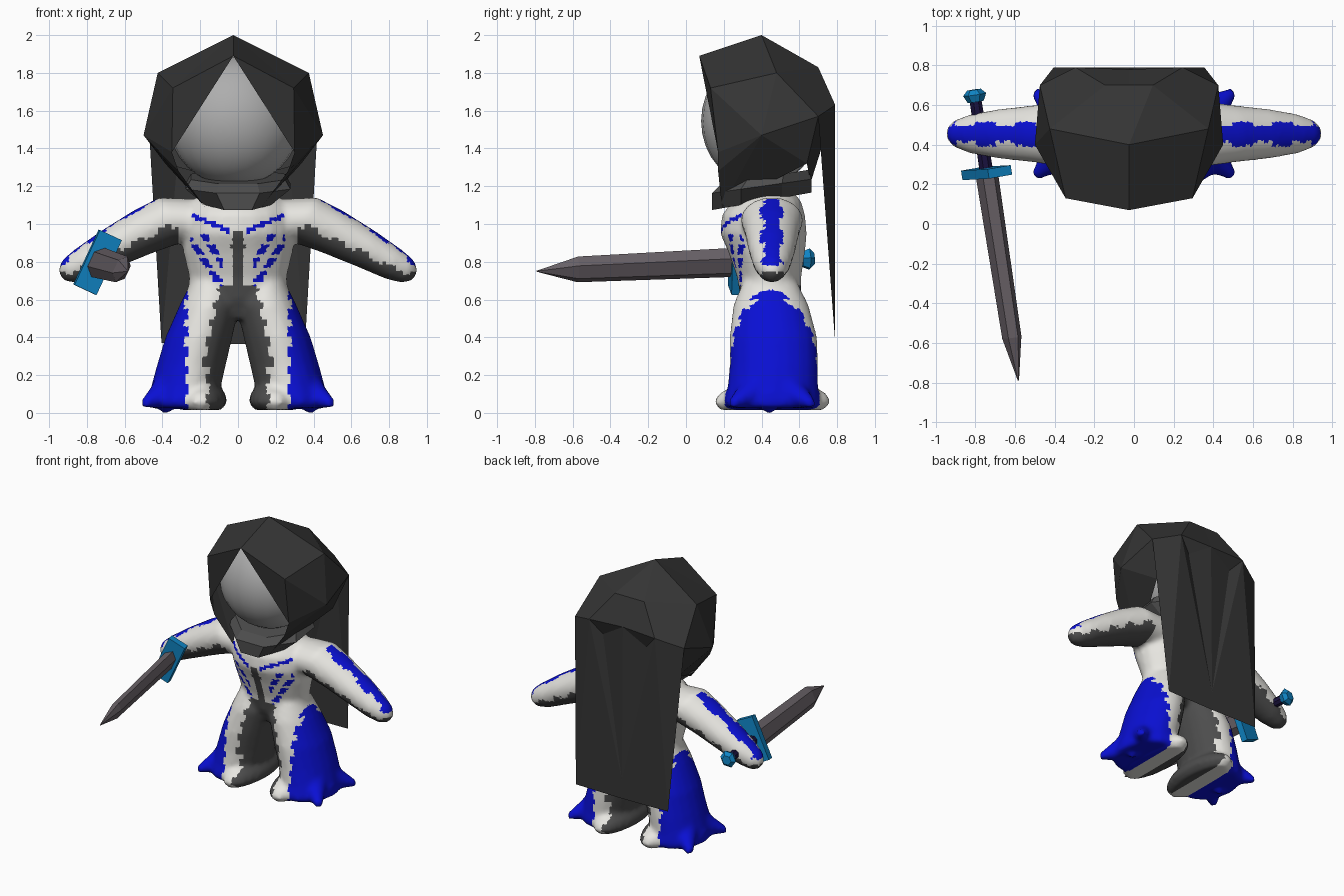
import bpy, bmesh, math
from mathutils import Vector as V

if "Cube" in bpy.data.objects:
    bpy.data.objects.remove(bpy.data.objects["Cube"])


def material(name, r, g, b):
    m = bpy.data.materials.new(name)
    m.diffuse_color = (r, g, b, 1)
    m.use_nodes = True
    m.node_tree.nodes["Principled BSDF"].inputs["Base Color"].default_value = m.diffuse_color
    return m


BLACK = material("black_cloth", .035, .035, .035)
GREY = material("dark_grey", .075, .075, .075)
WHITE = material("white", .8, .79, .75)
BLUE = material("blue", .003, .005, .66)
SKIN = material("face_grey", .42, .42, .42)
STEEL = material("steel", .14, .12, .135)
CYAN = material("cyan", .005, .23, .55)
NAVY = material("navy", .01, .006, .05)


def finish(bm, name, mats):
    bmesh.ops.recalc_face_normals(bm, faces=bm.faces)
    me = bpy.data.meshes.new(name)
    bm.to_mesh(me)
    bm.free()
    for m in mats:
        me.materials.append(m)
    ob = bpy.data.objects.new(name, me)
    bpy.context.collection.objects.link(ob)
    return ob


def loft(bm, rings, n=20, phase=0):
    """Skin through elliptical rings given as (centre, axis_u, axis_v)."""
    loops = []
    for c, u, v in rings:
        angles = [2 * math.pi * (i + phase) / n for i in range(n)]
        loops.append([bm.verts.new(V(c) + V(u) * math.cos(a) + V(v) * math.sin(a)) for a in angles])
    for a, b in zip(loops, loops[1:]):
        for i in range(n):
            j = (i + 1) % n
            bm.faces.new((a[i], a[j], b[j], b[i]))
    bm.faces.new(loops[0])
    bm.faces.new(loops[-1])


def level(z, x0, x1, y0, y1):
    """Horizontal ring filling the given x and y range."""
    return ((x0 + x1) / 2, (y0 + y1) / 2, z), ((x1 - x0) / 2, 0, 0), (0, (y1 - y0) / 2, 0)


def mirrored_shell(name, pts, faces, mat, x0=-.025):
    """Low-poly sheet from its +x half."""
    bm = bmesh.new()
    for s in (1, -1):
        vs = {k: bm.verts.new((x0 + s * p[0], p[1], p[2])) for k, p in pts.items()}
        for f in faces.split():
            bm.faces.new([vs[k] for k in f])
    bmesh.ops.remove_doubles(bm, verts=bm.verts, dist=.0005)
    return finish(bm, name, [mat])


# Body: torso, legs, feet, arms and trouser points fused into one smooth skin
bm = bmesh.new()
loft(bm, [level(z, -x, x, a, b) for z, x, a, b in (
    (.5, .17, .34, .56), (.6, .27, .29, .61), (.72, .26, .27, .61), (.85, .29, .225, .63),
    (.95, .295, .18, .64), (1.05, .285, .19, .63), (1.12, .25, .25, .61), (1.18, .16, .33, .56))])
for s in (1, -1):
    loft(bm, [level(z, s * p, s * q, a, b) for z, p, q, a, b in (
        (.69, .03, .25, .30, .59), (.57, -.01, .31, .25, .65), (.4, .03, .385, .23, .695),
        (.25, .065, .43, .23, .70), (.14, .09, .46, .22, .70),
        (.06, .08, .48, .20, .71), (.025, .10, .47, .22, .69))])
    loft(bm, [level(z, s * p, s * q, a, b) for z, p, q, a, b in (
        (.14, .10, .28, .24, .68), (.10, .065, .32, .17, .75),
        (.055, .055, .33, .145, .768), (.015, .09, .30, .18, .73))])
    loft(bm, [((s * x, .455, z), (s * .42 * r, 0, .9 * r), (0, w, 0)) for x, z, r, w in (
        (.18, 1.015, .13, .16), (.36, 1.02, .135, .165), (.5, .96, .125, .145),
        (.68, .868, .107, .125), (.82, .79, .09, .1), (.9, .75, .07, .07), (.94, .73, .03, .03))])
    for t in (1, -1):
        side = V((s * .7, -t * .7, 0))
        loft(bm, [((s * x, .455 + t * y, z), side * r, (0, 0, r)) for x, y, z, r in (
            (.34, .08, .17, .12), (.43, .15, .09, .065), (.50, .215, .05, .025))], 12)
    loft(bm, [((s * .38, .44, .1), (.1, 0, 0), (0, .1, 0)),
              ((s * .38, .44, 0), (.02, 0, 0), (0, .02, 0))], 12)
body = finish(bm, "body", [WHITE, GREY, BLUE])
bpy.context.view_layer.objects.active = body
mod = body.modifiers.new("fuse", 'REMESH')
mod.mode = 'VOXEL'
mod.voxel_size = .018
soft = body.modifiers.new("soften", 'SMOOTH')
soft.factor = .5
soft.iterations = 5
for m in ("fuse", "soften"):
    bpy.ops.object.modifier_apply(modifier=m)


def suit_colour(c, nrm):
    """0 white, 1 grey, 2 blue, by place on the suit."""
    x, y, z = abs(c.x), c.y, c.z
    stagger = .02 * (int(z / .05) % 2)
    if x > .31 and z > .66:
        if nrm.z > .3 and x > .43 and abs(y - .455) < .04 + .02 * (int(x / .1) % 2):
            return 2
        return 1 if nrm.z < -.4 + .2 * (int(x / .07) % 2) else 0
    if z < .67:
        if x > .265 + stagger:
            return 2 if .2 < y < .71 else 0
        edge = .09 + .22 * (.65 - z) if z > .25 else .15
        return 1 if x < edge + stagger else 0
    if y > .42:
        return 0
    if x < .035 and z < .97:
        return 1
    if .05 < x < .25 and abs(z - .97 - .42 * (x - .06)) < .013:
        return 2
    rib = z - .69 - 1.5 * (x - .1)
    if .08 < x < .25 and z < .95 and (abs(rib) < .032 or abs(rib - .13) < .032):
        return 2 if z % .07 < .05 else 0
    return 0


for p in body.data.polygons:
    p.material_index = suit_colour(p.center, p.normal)
    p.use_smooth = True

# Head, an ellipsoid kept inside the hood
bm = bmesh.new()
bmesh.ops.create_uvsphere(bm, u_segments=24, v_segments=16, radius=1)
bmesh.ops.scale(bm, verts=bm.verts, vec=(.35, .315, .345))
bmesh.ops.translate(bm, verts=bm.verts, vec=(-.02, .395, 1.545))
for f in bm.faces:
    f.smooth = True
finish(bm, "head", [SKIN])

# Hood: A peak of opening, T crown, O opening corner, S side, L front flap, G back
mirrored_shell("hood", {
    "A": (0, .07, 1.89), "T": (0, .40, 2.0), "C": (.40, .48, 1.80), "M": (.32, .13, 1.72),
    "O": (.325, .17, 1.38), "S": (.475, .40, 1.47), "L": (.15, .19, 1.09), "I": (.29, .17, 1.28),
    "B": (.12, .70, 1.83), "G": (.27, .79, 1.63), "Q": (.45, .70, 1.57),
    "E": (.36, .64, 1.32), "F": (0, .78, 1.64), "D": (0, .70, 1.83), "N": (0, .66, 1.22)},
    "ATM TCM AMO MSO MCS OSI ISL SEL TBC TDB BGC CGQ CQS SQE DFGB FNEQG", BLACK)

# Cape with a tapering centre fold
mirrored_shell("cape", {
    "G": (.27, .79, 1.63), "Q": (.45, .70, 1.57), "R": (.38, .79, .37),
    "V": (0, .79, .5), "B": (0, .79, .365), "F": (0, .78, 1.64), "W": (.19, .755, 1.6)},
    "GQR GRBV WGV FWV", BLACK)

# Collar
bm = bmesh.new()
loft(bm, [((0, .40, 1.12), (.19, 0, 0), (0, .285, .05)),
          ((0, .40, 1.20), (.30, 0, 0), (0, .285, .04)),
          ((0, .42, 1.25), (.27, 0, 0), (0, .25, .04))], 8, .5)
finish(bm, "collar", [GREY])

# Sword parts, lofted along one axis with u across the blade
start, tip = V((-.805, .66, .815)), V((-.583, -.79, .75))
axis = (tip - start).normalized()
u = V((.42, 0, .9))
u = (u - axis * u.dot(axis)).normalized()
v = axis.cross(u)
size = (tip - start).length


def sword_part(name, mat, sections, n, phase=0):
    b = bmesh.new()
    loft(b, [(start + axis * t * size, u * p, v * q) for t, p, q in sections], n, phase)
    finish(b, name, [mat])


sword_part("blade", STEEL, [(.27, .085, .05), (.85, .075, .042), (1, .003, .003)], 6)
r2 = math.sqrt(2)
sword_part("guard", CYAN, [(.26, .16 * r2, .065 * r2), (.293, .16 * r2, .065 * r2)], 4, .5)
sword_part("grip", NAVY, [(.02, .032, .032), (.26, .036, .036)], 8)
sword_part("pommel", CYAN, [(-.012, .035, .035), (.005, .062, .058), (.03, .045, .04)], 6)
